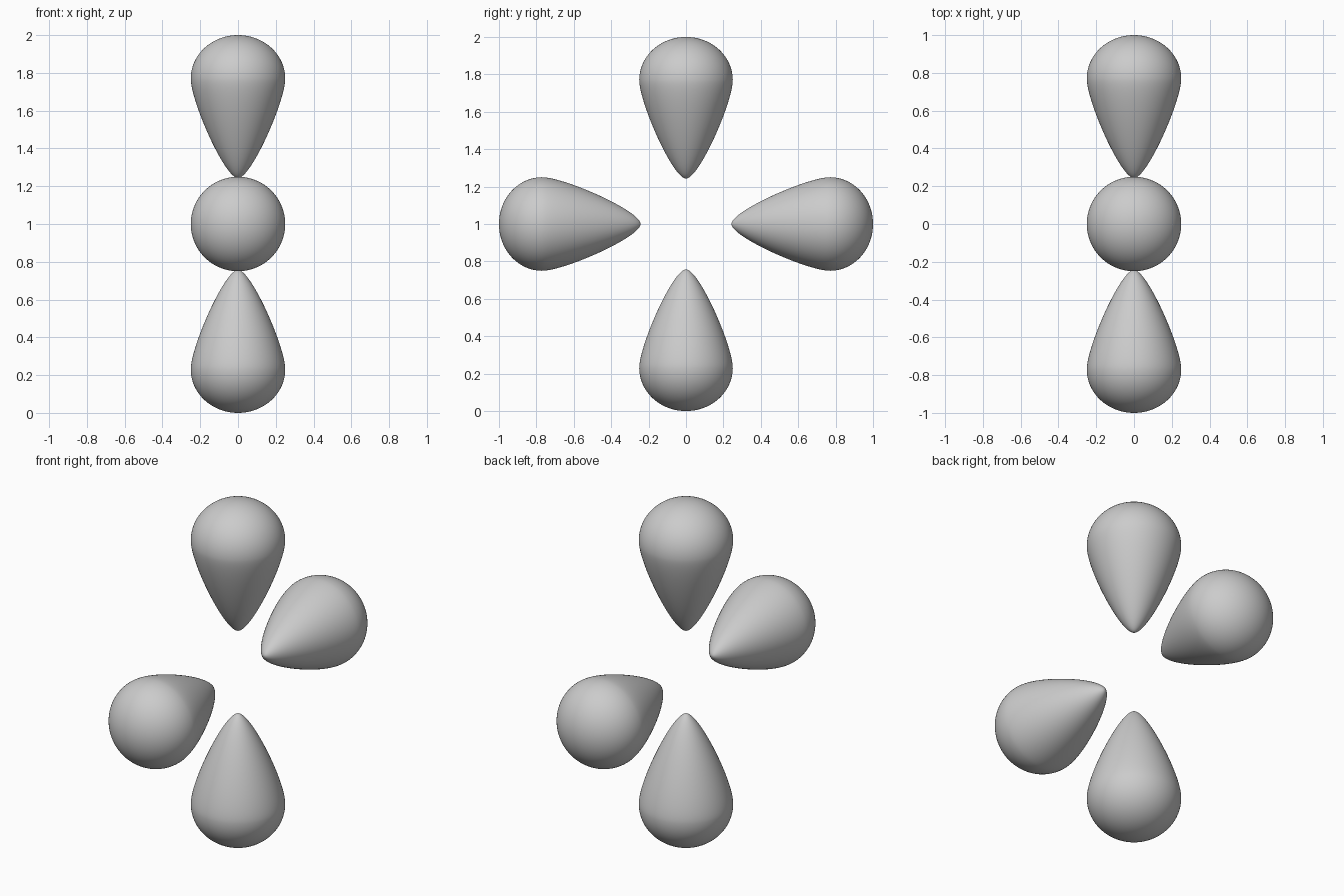
import bpy, bmesh
from math import pi, cos, sin
from mathutils import Matrix, Vector
from mathutils.geometry import interpolate_bezier

if "Cube" in bpy.data.objects:
    bpy.data.objects.remove(bpy.data.objects["Cube"])

SEGMENTS = 96
TIP, WIDEST, END, RADIUS = 0.243, 0.77, 1.0, 0.25


def lobe_profile():
    # Tapered side from the rounded tip, then a nearly round cap
    side = interpolate_bezier(Vector((0, 0, TIP)), Vector((0.07, 0, TIP)),
                              Vector((RADIUS, 0, 0.65)), Vector((RADIUS, 0, WIDEST)), 40)
    pts = [Vector((p[0], 0, p[2])) for p in side]
    for i in range(1, 25):
        a = i / 24 * pi / 2
        pts.append(Vector((RADIUS * cos(a), 0, WIDEST + (END - WIDEST) * sin(a))))
    pts[0].x = pts[-1].x = 0
    return pts


def make_lobe(name, angle):
    bm = bmesh.new()
    verts = [bm.verts.new(p) for p in lobe_profile()]
    edges = [bm.edges.new(pair) for pair in zip(verts, verts[1:])]
    bmesh.ops.spin(bm, geom=verts + edges, cent=(0, 0, 0), axis=(0, 0, 1),
                   angle=2 * pi, steps=SEGMENTS)
    bmesh.ops.remove_doubles(bm, verts=bm.verts, dist=1e-5)
    bmesh.ops.recalc_face_normals(bm, faces=bm.faces)
    for f in bm.faces:
        f.smooth = True
    # Point the lobe outwards from the shared centre
    bm.transform(Matrix.Translation((0, 0, 1)) @ Matrix.Rotation(angle, 4, 'X'))
    mesh = bpy.data.meshes.new(name)
    bm.to_mesh(mesh)
    bm.free()
    bpy.context.collection.objects.link(bpy.data.objects.new(name, mesh))


# Four teardrop lobes in a cross
for i, name in enumerate(("top_lobe", "front_lobe", "bottom_lobe", "back_lobe")):
    make_lobe(name, i * pi / 2)
